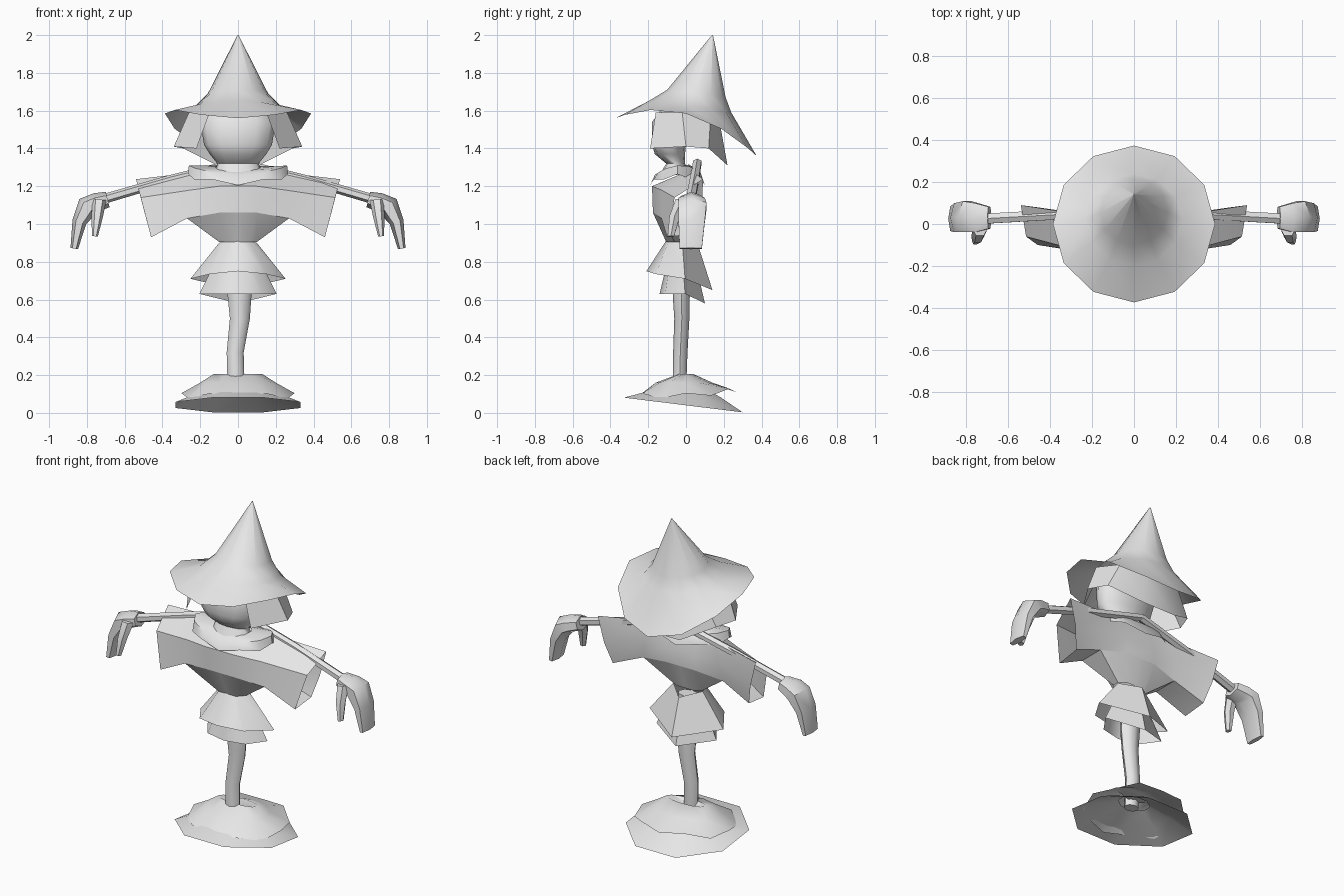
import bpy, bmesh
from math import cos, sin, pi, radians
from mathutils import Vector

if "Cube" in bpy.data.objects:
    bpy.data.objects.remove(bpy.data.objects["Cube"])

mat = bpy.data.materials.new("pale_grey")
mat.use_nodes = True
grey = (0.8, 0.8, 0.8, 1)
mat.diffuse_color = grey
mat.node_tree.nodes["Principled BSDF"].inputs["Base Color"].default_value = grey


def ring(z, rx, ry, cy=0, cx=0, n=12, tilt=0, droop=0, jag=0, turn=0):
    """Oval of points; tilt and droop vary its height from front to back."""
    pts = []
    for i in range(n):
        a = 2 * pi * (i + turn) / n
        s = sin(a)
        h = z + tilt * s + droop * s * s + jag * (-1) ** i
        pts.append((cx + rx * cos(a), cy + ry * s, h))
    return pts


def loft(name, rings, closed=True, caps=(False, False), angle=45, mirror=False):
    """Skin a series of point rings; a one-point ring makes a tip."""
    bm = bmesh.new()
    rows = [[bm.verts.new(p) for p in r] for r in rings]
    for a, b in zip(rows, rows[1:]):
        n = max(len(a), len(b))
        for i in range(n if closed else n - 1):
            j = (i + 1) % n
            quad = [a[i % len(a)], a[j % len(a)], b[j % len(b)], b[i % len(b)]]
            bm.faces.new(list(dict.fromkeys(quad)))
    for row, cap in zip((rows[0], rows[-1]), caps):
        if cap:
            bm.faces.new(row)
    bmesh.ops.recalc_face_normals(bm, faces=bm.faces)
    mesh = bpy.data.meshes.new(name)
    bm.to_mesh(mesh)
    bm.free()
    mesh.materials.append(mat)
    ob = bpy.data.objects.new(name, mesh)
    bpy.context.collection.objects.link(ob)
    if mirror:
        ob.modifiers.new("mirror", 'MIRROR').use_mirror_merge = False
    bpy.ops.object.select_all(action='DESELECT')
    bpy.context.view_layer.objects.active = ob
    ob.select_set(True)
    bpy.ops.object.shade_smooth_by_angle(angle=radians(angle))


def tube(name, path, n=6):
    """Mirrored tube in the xz plane; each stop is a centre, a thickness and a y half-width."""
    rings = []
    for k, (c, thick, wide) in enumerate(path):
        a, b = path[max(k - 1, 0)][0], path[min(k + 1, len(path) - 1)][0]
        d = Vector(b) - Vector(a)
        side = Vector((d.z, 0, -d.x)).normalized()
        rings.append([Vector(c) + side * thick * cos(2 * pi * i / n)
                      + Vector((0, wide * sin(2 * pi * i / n), 0)) for i in range(n)])
    loft(name, rings, caps=(True, True), mirror=True)


def flip(pts):
    return [(-x, y, z) for x, y, z in pts]


def whole(half):
    """Complete an outline whose first and last points lie on the centre line."""
    return half + flip(half[1:-1])[::-1]


# Pointed hat with a wide brim drooping at the back
loft("hat", [
    ring(2.0, 0.003, 0.003, 0.14),
    ring(1.69, 0.16, 0.155, 0.055, tilt=-0.02),
    ring(1.62, 0.23, 0.22, 0.02, tilt=-0.03),
    ring(1.585, 0.387, 0.374, tilt=-0.1, droop=-0.125),
], angle=60)

# Sack head, tapering into the neck
loft("head", [
    ring(1.62, 0.16, 0.08, -0.04),
    ring(1.54, 0.2, 0.11, -0.07),
    ring(1.42, 0.18, 0.09, -0.09),
    ring(1.37, 0.15, 0.08, -0.085),
    ring(1.32, 0.11, 0.05, -0.055),
    ring(1.26, 0.13, 0.08, -0.06),
], caps=(True, False), angle=60)

# Hair hanging in flaps, open over the face
half_top = [(0.15, -0.16, 1.59), (0.26, -0.02, 1.59), (0.21, 0.13, 1.56), (0.08, 0.18, 1.53)]
half_hem = [(0.22, -0.19, 1.4), (0.34, 0.0, 1.41), (0.29, 0.12, 1.4), (0.11, 0.22, 1.31)]
loft("hair", [h + flip(h)[::-1] for h in (half_top, half_hem)], closed=False, angle=30)

# Ragged collar
loft("collar", [
    ring(1.3, 0.12, 0.06, -0.045, tilt=0.015),
    ring(1.31, 0.26, 0.12, -0.045, tilt=0.01, droop=-0.04),
    ring(1.255, 0.265, 0.145, -0.045, droop=-0.04, jag=0.01),
])

# Shirt with wide sleeves whose fronts slope down from a ridge at the back
cuff = [(0.54, 0.09, 1.237), (0.515, -0.06, 1.14), (0.46, -0.1, 0.93),
        (0.465, 0.05, 0.95), (0.5, 0.085, 1.08)]
shoulder = [(0.22, 0.04, 1.275), (0.25, -0.13, 1.18), (0.27, -0.13, 1.03),
            (0.27, 0.03, 1.03), (0.25, 0.05, 1.15)]
chest = [(0.1, 0.02, 1.285), (0.1, -0.18, 1.2), (0.1, -0.175, 1.06),
         (0.1, 0.06, 1.06), (0.1, 0.06, 1.15)]
loft("shirt", [cuff, shoulder, chest, flip(chest), flip(shoulder), flip(cuff)], angle=50)

# Waist narrowing below the chest
loft("waist", [
    whole([(0, -0.175, 1.06), (0.1, -0.175, 1.06), (0.27, -0.13, 1.03),
           (0.27, 0.03, 1.03), (0.1, 0.06, 1.06), (0, 0.06, 1.06)]),
    whole([(0, -0.105, 0.905), (0.06, -0.105, 0.905), (0.1, -0.06, 0.905),
           (0.1, -0.02, 0.905), (0.06, 0.01, 0.905), (0, 0.01, 0.905)]),
])

# Two layers of skirt, rounded in front and pointed at the back
loft("upper_skirt", [
    whole([(0, -0.1, 0.92), (0.06, -0.09, 0.915), (0.1, -0.02, 0.9), (0, 0.07, 0.87)]),
    whole([(0, -0.21, 0.75), (0.15, -0.16, 0.735), (0.252, -0.005, 0.71), (0, 0.14, 0.65)]),
])
loft("lower_skirt", [
    whole([(0, -0.09, 0.84), (0.06, -0.08, 0.84), (0.1, -0.02, 0.84), (0, 0.04, 0.84)]),
    whole([(0, -0.14, 0.63), (0.13, -0.11, 0.63), (0.205, -0.005, 0.63), (0, 0.1, 0.58)]),
])

# Stick arms meeting behind the neck
tube("arms", [((0, 0.06, 1.325), 0.022, 0.025),
              ((0.36, 0.045, 1.235), 0.024, 0.027),
              ((0.72, 0.025, 1.13), 0.026, 0.028)])

# Drooping mitten hands with separate thumbs
tube("hands", [((0.69, 0.03, 1.13), 0.042, 0.06),
               ((0.75, 0.03, 1.115), 0.05, 0.08),
               ((0.795, 0.035, 1.095), 0.058, 0.085),
               ((0.84, 0.03, 1.01), 0.038, 0.08),
               ((0.867, 0.025, 0.87), 0.02, 0.068)])
tube("thumbs", [((0.735, -0.02, 1.13), 0.038, 0.04),
                ((0.745, -0.06, 1.04), 0.03, 0.032),
                ((0.758, -0.08, 0.935), 0.016, 0.02)])

# Crooked post
loft("post", [
    ring(0.86, 0.06, 0.045, -0.025, 0.005, n=8),
    ring(0.62, 0.063, 0.045, -0.025, 0.008, n=8),
    ring(0.5, 0.053, 0.04, -0.022, 0.01, n=8),
    ring(0.32, 0.045, 0.038, -0.03, -0.015, n=8),
    ring(0.14, 0.045, 0.036, -0.035, -0.01, n=8),
], caps=(True, True))

# Two-layered mound, open underneath
loft("lower_mound", [
    ring(0.15, 0.1, 0.07, n=8, turn=0.5),
    ring(0.1, 0.22, 0.2, n=8, turn=0.5, tilt=-0.02),
    ring(0.042, 0.358, 0.34, -0.015, n=8, turn=0.5, tilt=-0.042),
], angle=60)
loft("upper_mound", [
    [(-0.01, -0.02, 0.165)],
    ring(0.205, 0.13, 0.04),
    ring(0.16, 0.2, 0.15, -0.01),
    ring(0.092, 0.3, 0.265, tilt=0.015, droop=0.015, jag=0.012),
], angle=60)
